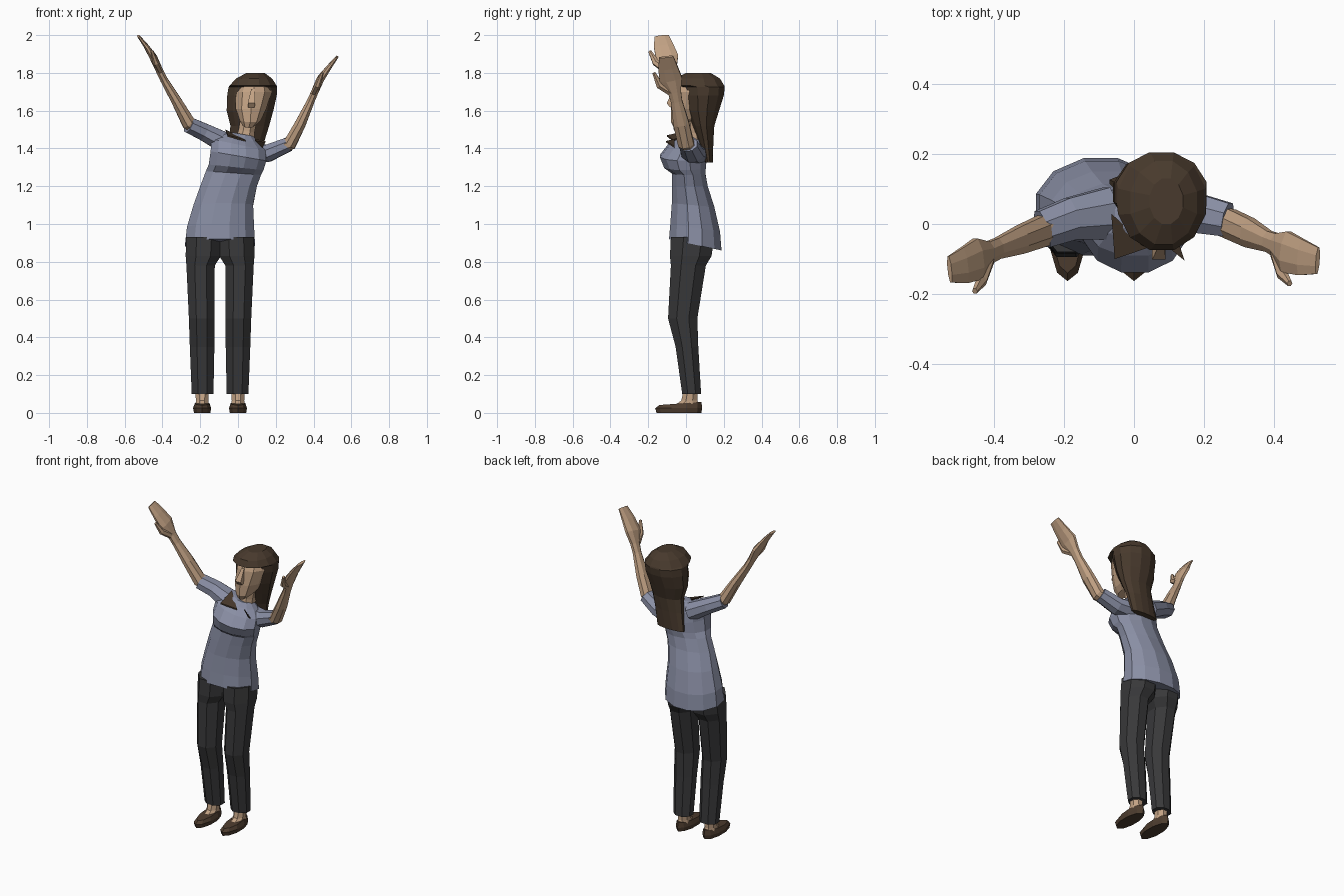
import bpy, bmesh, math
from mathutils import Vector


def material(name, r, g, b):
    m = bpy.data.materials.new(name)
    m.diffuse_color = (r, g, b, 1)
    return m


SHIRT = material("shirt_blue", 0.25, 0.27, 0.37)
SKIN = material("skin_tan", 0.54, 0.36, 0.23)
HAIR = material("hair_brown", 0.065, 0.042, 0.026)
CLOTH = material("trouser_grey", 0.04, 0.04, 0.042)
SHOE = material("shoe_brown", 0.075, 0.046, 0.028)


def loft(name, rings, mat):
    """Skin a list of equal-length point rings and cap both ends."""
    bm = bmesh.new()
    loops = [[bm.verts.new(p) for p in ring] for ring in rings]
    n = len(loops[0])
    for a, b in zip(loops, loops[1:]):
        for i in range(n):
            j = (i + 1) % n
            bm.faces.new((a[i], a[j], b[j], b[i]))
    bm.faces.new(loops[0][::-1])
    bm.faces.new(loops[-1])
    bmesh.ops.recalc_face_normals(bm, faces=bm.faces)
    me = bpy.data.meshes.new(name)
    bm.to_mesh(me)
    bm.free()
    me.materials.append(mat)
    ob = bpy.data.objects.new(name, me)
    bpy.context.collection.objects.link(ob)
    return ob


def circle(n):
    """Unit polygon with flat sides touching +-1."""
    k = 1 / math.cos(math.pi / n)
    return [(k * math.cos(2 * math.pi * (i + 0.5) / n),
             k * math.sin(2 * math.pi * (i + 0.5) / n)) for i in range(n)]


def stack(name, levels, mat, n=12):
    """Levels of (z, x0, x1, y front, y back, [tilt across x, tilt across y])."""
    rings = []
    for lv in levels:
        z, x0, x1, yf, yb, tx, ty = (tuple(lv) + (0, 0))[:7]
        rings.append([((x0 + x1) / 2 + u * (x1 - x0) / 2,
                       (yf + yb) / 2 + v * (yb - yf) / 2,
                       z + u * tx + v * ty) for u, v in circle(n)])
    return loft(name, rings, mat)


def tube(name, path, mat, n=8):
    """Path of (x, y, z, half width along y, half thickness)."""
    pts = [Vector(p[:3]) for p in path]
    rings = []
    for i, p in enumerate(path):
        t = (pts[min(i + 1, len(pts) - 1)] - pts[max(i - 1, 0)]).normalized()
        side = Vector((0, 1, 0))
        side = (side - t * side.dot(t)).normalized()
        other = t.cross(side)
        rings.append([pts[i] + side * (u * p[3]) + other * (v * p[4])
                      for u, v in circle(n)])
    return loft(name, rings, mat)


# Shirt body: swaying from hips (left) to shoulders (right), bust overhang in front
stack("shirt", [
    (0.89, -0.28, 0.09, -0.09, 0.188, 0, -0.03),
    (0.98, -0.27, 0.085, -0.083, 0.18, 0, -0.02),
    (1.10, -0.235, 0.08, -0.075, 0.15, 0, -0.01),
    (1.20, -0.20, 0.10, -0.075, 0.115),
    (1.27, -0.17, 0.122, -0.075, 0.102, -0.01),
    (1.30, -0.155, 0.135, -0.115, 0.105, -0.015),
    (1.36, -0.145, 0.15, -0.138, 0.11, -0.025),
    (1.42, -0.14, 0.145, -0.09, 0.10, -0.03),
    (1.455, -0.10, 0.11, -0.045, 0.09, -0.025),
    (1.475, -0.03, 0.08, -0.02, 0.075, -0.01)], SHIRT)

# Sleeves
tube("left_sleeve", [(-0.07, 0.03, 1.43, 0.075, 0.055), (-0.18, 0.015, 1.487, 0.06, 0.046),
                     (-0.262, -0.015, 1.525, 0.054, 0.042)], SHIRT)
tube("right_sleeve", [(0.06, 0.05, 1.37, 0.07, 0.055), (0.16, 0.035, 1.375, 0.058, 0.046),
                      (0.268, 0.012, 1.422, 0.048, 0.038)], SHIRT)

# Arms with flat mitten hands, and thumbs
tube("left_arm", [
    (-0.20, 0.005, 1.50, 0.04, 0.034), (-0.262, -0.02, 1.535, 0.044, 0.036),
    (-0.325, -0.045, 1.65, 0.04, 0.027), (-0.39, -0.07, 1.76, 0.03, 0.02),
    (-0.415, -0.082, 1.81, 0.032, 0.019), (-0.447, -0.10, 1.88, 0.06, 0.02),
    (-0.485, -0.118, 1.94, 0.052, 0.013), (-0.527, -0.13, 1.995, 0.038, 0.007)], SKIN)
tube("right_arm", [
    (0.20, 0.025, 1.395, 0.036, 0.032), (0.275, 0.0, 1.425, 0.042, 0.035),
    (0.33, -0.025, 1.53, 0.042, 0.029), (0.385, -0.05, 1.65, 0.03, 0.02),
    (0.407, -0.06, 1.70, 0.034, 0.019), (0.435, -0.08, 1.765, 0.06, 0.02),
    (0.478, -0.095, 1.825, 0.052, 0.014), (0.525, -0.105, 1.885, 0.038, 0.007)], SKIN)
tube("left_thumb", [(-0.415, -0.10, 1.815, 0.02, 0.015), (-0.435, -0.16, 1.855, 0.018, 0.014),
                    (-0.455, -0.192, 1.915, 0.008, 0.007)], SKIN, 6)
tube("right_thumb", [(0.405, -0.08, 1.70, 0.02, 0.015), (0.422, -0.14, 1.735, 0.018, 0.014),
                     (0.445, -0.17, 1.80, 0.008, 0.007)], SKIN, 6)

# Neck, head tipped back, nose
tube("neck", [(0.03, 0.035, 1.41, 0.055, 0.055), (0.045, 0.04, 1.49, 0.045, 0.043),
              (0.065, 0.05, 1.60, 0.05, 0.045)], SKIN)
stack("head", [
    (1.525, 0.025, 0.09, -0.062, 0.02, 0, 0.015),
    (1.55, 0.01, 0.12, -0.076, 0.07, 0, 0.01),
    (1.61, -0.012, 0.15, -0.074, 0.12),
    (1.70, -0.012, 0.178, -0.06, 0.16),
    (1.76, 0.02, 0.16, -0.035, 0.15)], SKIN, 10)
stack("nose", [(1.622, 0.052, 0.088, -0.085, -0.05, 0, 0.005),
               (1.64, 0.052, 0.09, -0.102, -0.05),
               (1.715, 0.07, 0.088, -0.064, -0.045)], SKIN, 4)

# Hair: long fall behind the back, fringe over the forehead
stack("hair", [
    (1.325, -0.07, 0.115, 0.10, 0.142),
    (1.44, -0.05, 0.14, 0.065, 0.145),
    (1.52, -0.04, 0.165, 0.035, 0.15),
    (1.60, -0.06, 0.187, 0.0, 0.175),
    (1.68, -0.057, 0.205, -0.018, 0.20),
    (1.725, -0.05, 0.207, -0.025, 0.205),
    (1.732, -0.045, 0.205, -0.075, 0.203),
    (1.77, -0.01, 0.18, -0.058, 0.18),
    (1.80, 0.045, 0.14, 0.0, 0.13)], HAIR)

# Loose hair locks lying over the collar
for name, tri in (("left_lock", ((-0.065, 0.03, 1.50), (-0.055, -0.10, 1.47), (0.04, -0.068, 1.445))),
                  ("right_lock", ((0.09, -0.06, 1.45), (0.145, -0.105, 1.44), (0.13, -0.06, 1.41)))):
    loft(name, [tri, [Vector(p) - Vector((0, 0, 0.008)) for p in tri]], HAIR)

# Trouser legs, ankles and shoes, mirrored about the hip centre
MID = -0.095
for side, s in (("left", -1), ("right", 1)):
    def span(a, b):
        return sorted((MID + s * a, MID + s * b))
    stack(side + "_trouser_leg", [(z, *span(i, o), f, b) for z, i, o, f, b in (
        (0.10, 0.035, 0.15, -0.02, 0.08), (0.35, 0.03, 0.16, -0.055, 0.065),
        (0.50, 0.03, 0.165, -0.095, 0.06), (0.78, 0.028, 0.178, -0.08, 0.105),
        (0.83, -0.004, 0.182, -0.085, 0.135), (0.93, -0.01, 0.18, -0.08, 0.15))], CLOTH, 8)
    stack(side + "_ankle", [(z, *span(0.095 - w, 0.095 + w), f, b) for z, w, f, b in (
        (0.04, 0.034, -0.06, 0.07), (0.065, 0.033, -0.025, 0.06),
        (0.13, 0.036, -0.01, 0.06))], SKIN, 8)
    stack(side + "_shoe", [(z, *span(0.095 - w, 0.095 + w), f, b, 0, t) for z, w, f, b, t in (
        (0.0, 0.043, -0.15, 0.075, 0), (0.025, 0.048, -0.157, 0.08, 0),
        (0.05, 0.038, -0.135, 0.076, 0.008))], SHOE, 10)
